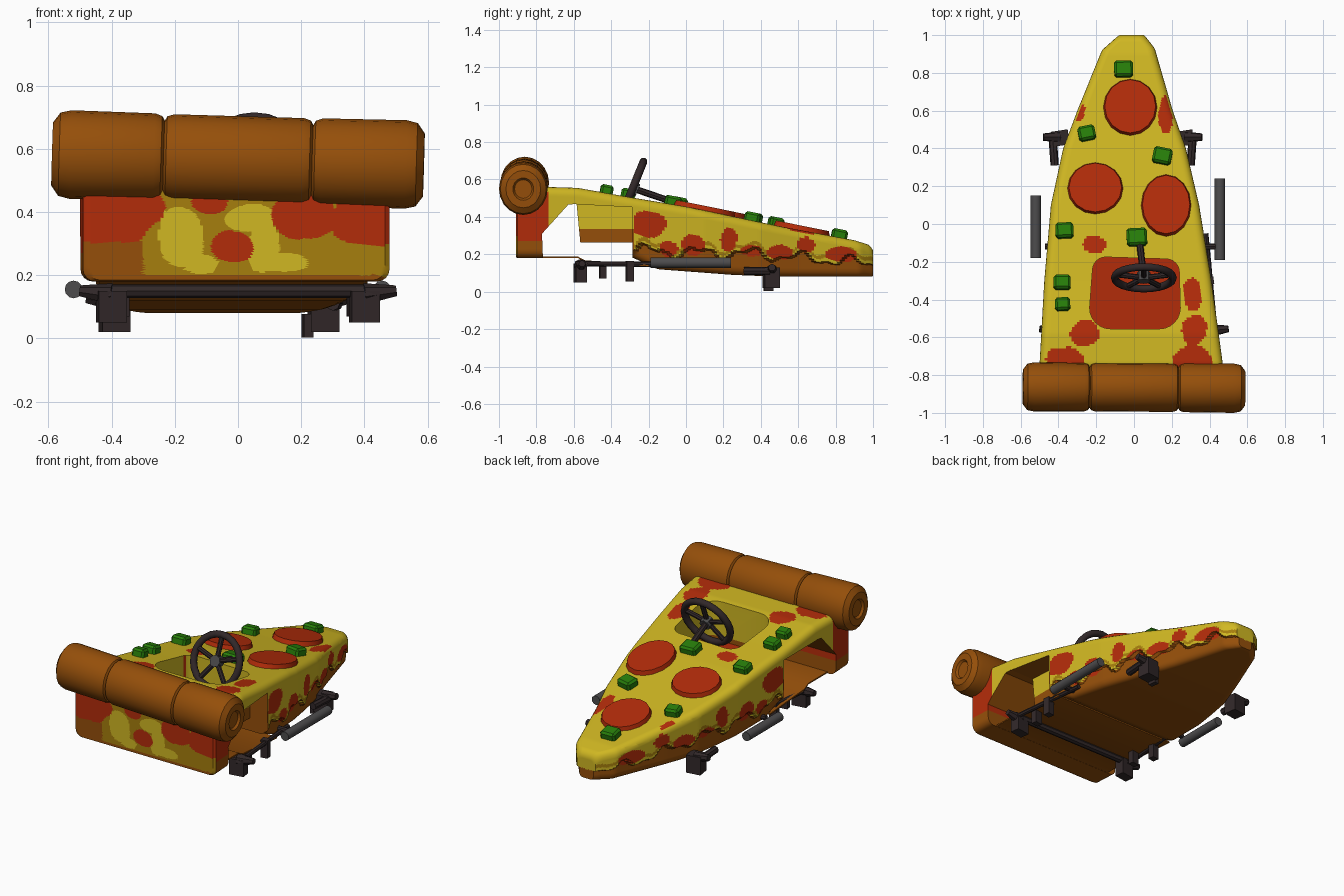
import bpy, bmesh, math
from mathutils import Vector, Matrix, Euler

if "Cube" in bpy.data.objects:
    bpy.data.objects.remove(bpy.data.objects["Cube"])

def mat(name, c):
    m = bpy.data.materials.new(name)
    m.diffuse_color = (*c, 1)
    m.use_nodes = True
    m.node_tree.nodes["Principled BSDF"].inputs["Base Color"].default_value = m.diffuse_color
    return m

CHEESE, CRUST, SAUCE, MUSTARD = range(4)
MATS = [mat("cheese yellow", (0.63, 0.475, 0.016)), mat("crust brown", (0.30, 0.078, 0.003)),
        mat("sauce red", (0.45, 0.025, 0.003)), mat("baked mustard", (0.38, 0.21, 0.004))]
GREEN = mat("pepper green", (0.021, 0.21, 0.003))
DARK = mat("dark metal", (0.031, 0.021, 0.022))
GREY = mat("pipe grey", (0.075, 0.073, 0.075))

def make(name, bm, *mats, angle=35):
    bmesh.ops.recalc_face_normals(bm, faces=bm.faces)
    me = bpy.data.meshes.new(name)
    bm.to_mesh(me)
    bm.free()
    ob = bpy.data.objects.new(name, me)
    bpy.context.collection.objects.link(ob)
    for m in mats:
        me.materials.append(m)
    bpy.ops.object.select_all(action='DESELECT')
    ob.select_set(True)
    bpy.context.view_layer.objects.active = ob
    if angle:
        bpy.ops.object.shade_smooth_by_angle(angle=math.radians(angle))
    return ob

def lerp(y, table):
    for (a, va), (b, vb) in zip(table, table[1:]):
        if y <= b:
            return va + (vb - va) * max(0, (y - a) / (b - a))
    return table[-1][1]

# slice outline, seen from above and from the side
LEFT = [(-.91, -.49), (-.74, -.50), (-.3, -.475), (.1, -.44), (.4, -.375), (.6, -.30), (.92, -.17), (1, -.08)]
RIGHT = [(-.91, .48), (-.74, .47), (-.3, .41), (.1, .345), (.4, .275), (.6, .205), (.93, .11), (1, .055)]
TOP = [(-.91, .5), (-.74, .56), (-.58, .555), (-.3, .505), (0, .455), (.5, .35), (.9, .275), (.98, .25), (1, .225)]
BOTTOM = [(-.91, .18), (-.28, .18), (-.15, .12), (.25, .09), (.5, .08), (1, .08)]

def drip(y):
    return lerp(y, [(-.3, .22), (.4, .20), (1, .15)]) + .025 * math.sin(23 * y) + .014 * math.sin(51 * y + 1)

def ring(y, s=1):
    l, r, t, b = (lerp(y, k) for k in (LEFT, RIGHT, TOP, BOTTOM))
    cx, cz, w = (l + r) / 2, (t + b) / 2, (r - l) / 2
    rad = min(.04, w * .45)
    pts = []
    corners = [(l + rad, b + rad, 180), (r - rad, b + rad, 270), (r - rad, t - rad, 0), (l + rad, t - rad, 90)]
    for i, n in enumerate((40, 28, 64, 28)):
        x, z, a0 = corners[i]
        arc = [Vector((x + rad * math.cos(math.radians(a0 + 22.5 * k)), y,
                       z + rad * math.sin(math.radians(a0 + 22.5 * k)))) for k in range(5)]
        x2, z2, a2 = corners[(i + 1) % 4]
        end = Vector((x2 + rad * math.cos(math.radians(a2)), y, z2 + rad * math.sin(math.radians(a2))))
        pts += arc + [arc[-1].lerp(end, k / n) for k in range(1, n)]
    for p in pts:
        if p.z < drip(y) and y > -.3:      # cheese overhangs the base
            p.x = cx + (p.x - cx) * (1 - .016 / w)
        p.x, p.z = cx + (p.x - cx) * s, cz + (p.z - cz) * s
    return pts

# slice body
N = 150
sections = [(-.91, .02 + .95 * i / 48) for i in range(49)] + [(-.9 + 1.9 * i / N, 1) for i in range(N)]
sections += [(1, s) for s in (.95, .7, .45, .2, .03)]
bm = bmesh.new()
rings = [[bm.verts.new(p) for p in ring(y, s)] for y, s in sections]
for a, b in zip(rings, rings[1:]):
    for i in range(len(a)):
        bm.faces.new((a[i - 1], a[i], b[i], b[i - 1]))
bm.faces.new(rings[0])
bm.faces.new(rings[-1])
body = make("pizza_slice_body", bm, *MATS, angle=0)

def prism(profile, axis, lo, hi):
    """Extrude a closed profile along x (profile y,z) or z (profile x,y)."""
    put = (lambda p, h: (h, *p)) if axis == 'x' else (lambda p, h: (*p, h))
    bm = bmesh.new()
    a, b = ([bm.verts.new(put(p, h)) for p in profile] for h in (lo, hi))
    bm.faces.new(a)
    bm.faces.new(b)
    for i in range(len(a)):
        bm.faces.new((a[i - 1], a[i], b[i], b[i - 1]))
    return bm

def cut(bm):
    cutter = make("cutter", bm, *MATS, angle=0)
    bpy.context.view_layer.objects.active = body
    m = body.modifiers.new("cut", 'BOOLEAN')
    m.operation, m.solver, m.object = 'DIFFERENCE', 'EXACT', cutter
    bpy.ops.object.modifier_apply(modifier=m.name)
    bpy.data.objects.remove(cutter)

# wheel arches: under the tub, then a band-wise cut beside it
cut(prism([(-.76, .05), (-.77, .31), (-.63, .465), (-.585, .47), (-.565, .262), (-.285, .262), (-.285, .05)], 'x', -1, 1))
for lo, hi in ((-1, -.275), (.285, 1)):
    cut(prism([(-.6, .15), (-.6, .468), (-.29, .452), (-.29, .15)], 'x', lo, hi))
# cockpit opening with rounded corners
hole = []
for x, y, r, a0 in ((.17, -.255, .07, 0), (-.15, -.245, .07, 90), (-.125, -.445, .11, 180), (.135, -.445, .11, 270)):
    hole += [(x + r * math.cos(math.radians(a0 + 15 * k)), y + r * math.sin(math.radians(a0 + 15 * k))) for k in range(7)]
cut(prism(hole, 'z', .305, .9))
# colour split lines on the tub sides and arch walls
bm = bmesh.new()
bm.from_mesh(body.data)
for z in (.27, .335):
    bmesh.ops.bisect_plane(bm, geom=bm.verts[:] + bm.edges[:] + bm.faces[:], plane_co=(0, 0, z), plane_no=(0, 0, 1))
bm.to_mesh(body.data)
bm.free()

def inside(u, v, blobs):
    return any(((u - a) / p) ** 2 + ((v - b) / q) ** 2 < 1 + .12 * math.sin(40 * u + 27 * v) for a, b, p, q in blobs)

FRONT_RED = [(-.40, .41, .16, .11), (-.09, .43, .06, .035), (-.02, .29, .07, .05), (.21, .40, .1, .09), (.41, .38, .12, .09)]
FRONT_YEL = [(-.18, .32, .075, .10), (-.12, .235, .06, .03), (.04, .38, .08, .045), (.08, .29, .05, .08), (.14, .24, .08, .03)]
TOP_RED = [(-.21, -.11, .065, .045), (-.26, -.58, .075, .07), (.31, -.37, .05, .09), (.32, -.56, .065, .08),
           (.31, -.72, .10, .08), (-.37, -.73, .1, .08), (.17, .58, .04, .1), (-.29, .6, .03, .06)]
SIDE_RED = [(-.2, .36, .1, .07), (-.09, .23, .05, .04), (.04, .25, .065, .055), (.23, .28, .045, .065),
            (.35, .22, .06, .03), (.5, .21, .075, .04), (.64, .25, .05, .04), (.83, .2, .09, .04)]

def colour(c, n):
    if c.y < -.895 and n.y < -.5:                       # front panel
        if inside(c.x, c.z, FRONT_RED):
            return SAUCE
        if inside(c.x, c.z, FRONT_YEL):
            return CHEESE
        return CRUST if c.z < .2 or (c.x < -.3 and c.z < .31) else MUSTARD
    if n.z < -.6:
        return CRUST
    if abs(c.x) < .27 and -.57 < c.y < -.17 and .3 < c.z < .33 and n.z > .7:
        return SAUCE                                    # cockpit floor
    if c.y < -.74 and n.z < .5:
        return CRUST if c.z < .27 else SAUCE            # ends of the front panel
    if n.z > .6 and c.z > .2:
        return SAUCE if inside(c.x, c.y, TOP_RED) else CHEESE
    if -.3 < c.y < -.28 and n.y < -.7:
        return CRUST                                    # bulkhead
    if abs(n.x) > .3 and c.y > -.28 and abs(c.x) > .05:  # sides with dripping cheese
        if inside(c.y, c.z, SIDE_RED):
            return SAUCE
        d = c.z - drip(c.y)
        return CRUST if d < 0 else MUSTARD if .02 < d < .04 else CHEESE
    return CHEESE if c.z > (drip(c.y) if c.y > -.28 else .335) else CRUST

for f in body.data.polygons:
    f.material_index = colour(f.center, f.normal)
bpy.ops.object.select_all(action='DESELECT')
body.select_set(True)
bpy.context.view_layer.objects.active = body
bpy.ops.object.shade_smooth_by_angle(angle=math.radians(35))

# thin floor joining the front panel to the base
floor = [(-.8, .181), (-.58, .181), (-.54, .16), (-.2, .135)]
make("floor_sheet", prism(floor + [(y, z + .008) for y, z in floor[::-1]], 'x', -.44, .41), MATS[CRUST])

# rolled crust across the front, turned from a profile
bm = bmesh.new()
half = [(-.575, .004), (-.575, .05), (-.588, .06), (-.588, .1), (-.565, .132), (-.53, .14), (-.265, .138), (-.243, .13),
        (-.235, .116), (-.227, .13), (-.205, .137), (0, .137)]
profile = half + [(-x, r) for x, r in half[-2::-1]]
rows = [[bm.verts.new((x, r * .93 * math.cos(2 * math.pi * k / 20), r * math.sin(2 * math.pi * k / 20)))
         for k in range(20)] for x, r in profile]
for a, b in zip(rows, rows[1:]):
    for i in range(20):
        bm.faces.new((a[i], a[i - 1], b[i - 1], b[i]))
bm.faces.new(rows[0])
bm.faces.new(rows[-1])
roll = make("rolled_crust", bm, MATS[CRUST])
roll.location = (0, -.866, .566)
roll.rotation_euler = (0, math.radians(1.7), math.radians(-.4))

# pepperoni discs
SLOPE = Matrix.Rotation(-.2, 4, 'X')
for i, (x, y, rx, ry) in enumerate(((-.02, .62, .145, .155), (-.205, .19, .15, .142), (.17, .1, .135, .17))):
    bm = bmesh.new()
    bmesh.ops.create_cone(bm, cap_ends=True, segments=16, radius1=1, radius2=.93, depth=1)
    bm.transform(Matrix.Translation((x, y, lerp(y, TOP) + .008)) @ SLOPE @ Matrix.Diagonal((rx, ry, .034, 1)))
    make(f"pepperoni_{i}", bm, MATS[SAUCE])

def box(name, c, size, m=DARK, rot=Matrix.Rotation(.15, 4, 'Z'), bevel=0):
    bm = bmesh.new()
    bmesh.ops.create_cube(bm, size=1)
    bm.transform(Matrix.Translation(c) @ rot @ Matrix.Diagonal((*size, 1)))
    if bevel:
        bmesh.ops.bevel(bm, geom=bm.edges[:], offset=bevel, segments=1, affect='EDGES')
    return make(name, bm, m, angle=20)

# green pepper cubes
for i, (x, y, s, a) in enumerate(((-.055, .82, .1, .03), (-.25, .48, .09, .2), (.15, .36, .1, -.2), (-.368, -.035, .095, .05),
                                  (.015, -.07, .108, .05), (-.38, -.31, .09, 0), (-.378, -.425, .08, .05))):
    box(f"pepper_cube_{i}", (x, y, lerp(y, TOP) + .012), (s, s * .85, .065), GREEN, SLOPE @ Matrix.Rotation(a, 4, 'Z'), .012)

def bar(name, p, q, r, m=DARK, sides=8, r2=None):
    p, q = Vector(p), Vector(q)
    bm = bmesh.new()
    bmesh.ops.create_cone(bm, cap_ends=True, segments=sides, radius1=r, radius2=r if r2 is None else r2, depth=(q - p).length)
    bm.transform(Matrix.Translation((p + q) / 2) @ (q - p).to_track_quat('Z', 'Y').to_matrix().to_4x4())
    return make(name, bm, m)

# steering wheel
hub = Vector((.052, -.285, .553))
lean = Euler((math.radians(68), 0, 0))
tilt = lean.to_matrix()
bpy.ops.mesh.primitive_torus_add(major_radius=.154, minor_radius=.021, major_segments=24, minor_segments=8, location=hub, rotation=lean)
rim = bpy.context.object
rim.name = "steering_rim"
rim.data.materials.append(DARK)
bpy.ops.object.shade_smooth_by_angle(angle=math.radians(50))
for k in range(5):
    a = math.radians(90 + 72 * k)
    bar(f"steering_spoke_{k}", hub, hub + tilt @ Vector((.15 * math.cos(a), .15 * math.sin(a), 0)), .015)
bar("steering_hub", hub + tilt @ Vector((0, 0, -.03)), hub + tilt @ Vector((0, 0, .02)), .035, GREY)
bar("steering_column", hub, (.03, -.1, .49), .018)

# chassis: side pipes, front axle, hub brackets
bar("right_side_pipe", (.455, -.19, .155), (.455, .24, .155), .028, GREY, 12)
bar("left_side_pipe", (-.52, -.18, .155), (-.52, .15, .155), .028, GREY, 12)
bar("front_axle", (-.44, -.555, .15), (.44, -.555, .15), .022)
for s, n in ((-1, "left"), (1, "right")):
    bar(n + "_frame_rail", (s * .43, -.58, .15), (s * .38, -.05, .145), .014)
    box(n + "_front_knuckle", (s * .4, -.565, .1), (.09, .06, .1))
    box(n + "_front_link", (s * .37, -.445, .11), (.05, .035, .08))
    box(n + "_front_bracket", (s * .40, -.3, .11), (.045, .04, .11))
    bar(n + "_front_stub", (s * .4, -.565, .14), (s * .5, -.555, .15), .035, DARK, 7, .018)
    bar(n + "_pipe_mount", (s * .36, -.12, .155), (s * .47, -.12, .155), .016)
    ox = -.39 if s < 0 else .27
    box(n + "_rear_knuckle", (ox, .455, .075), (.09, .08, .11))
    bar(n + "_rear_stub", (ox, .46, .115), (ox + s * .09, .46, .13), .03, DARK, 7, .02)
    bar(n + "_rear_strut", (ox + s * .03, .31, .11), (ox + s * .04, .45, .11), .022)
box("rear_foot", (.22, .44, .04), (.03, .05, .075))
